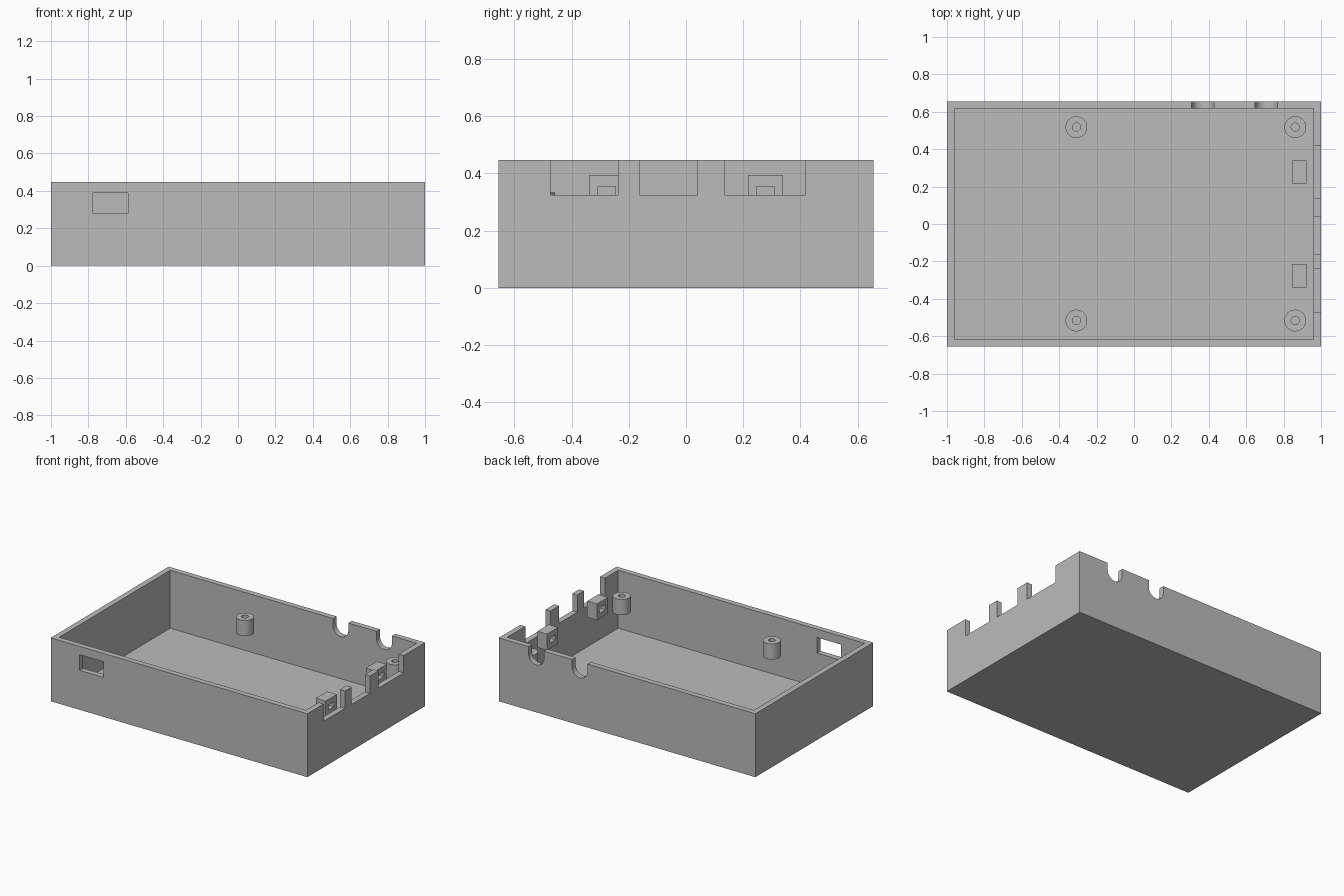
import bpy
import math
from mathutils import Vector

old = bpy.data.objects.get("Cube")
if old:
    bpy.data.objects.remove(old, do_unlink=True)

grey = bpy.data.materials.new("light grey plastic")
grey.use_nodes = True
grey.diffuse_color = (0.5, 0.5, 0.5, 1)
grey.node_tree.nodes["Principled BSDF"].inputs["Base Color"].default_value = (0.5, 0.5, 0.5, 1)


def box(name, low, high):
    """Box between two opposite corners."""
    low, high = Vector(low), Vector(high)
    bpy.ops.mesh.primitive_cube_add(size=1, location=(low + high) / 2)
    ob = bpy.context.object
    ob.name = name
    ob.scale = high - low
    bpy.ops.object.transform_apply(location=False, rotation=False, scale=True)
    ob.data.materials.append(grey)
    return ob


def rod(name, centre, radius, length, rotation=(0, 0, 0)):
    bpy.ops.mesh.primitive_cylinder_add(vertices=48, radius=radius, depth=length,
                                        location=centre, rotation=rotation)
    ob = bpy.context.object
    ob.name = name
    ob.data.materials.append(grey)
    return ob


def cut(target, *cutters):
    """Subtract each cutter from the target, then discard it."""
    for cutter in cutters:
        mod = target.modifiers.new("cut", 'BOOLEAN')
        mod.operation = 'DIFFERENCE'
        mod.solver = 'EXACT'
        mod.object = cutter
        bpy.context.view_layer.objects.active = target
        bpy.ops.object.modifier_apply(modifier=mod.name)
        bpy.data.objects.remove(cutter, do_unlink=True)


def smooth(ob):
    bpy.ops.object.select_all(action='DESELECT')
    ob.select_set(True)
    bpy.context.view_layer.objects.active = ob
    bpy.ops.object.shade_smooth_by_angle(angle=math.radians(30))


LENGTH, DEPTH, HEIGHT, WALL = 1.0, 0.656, 0.447, 0.039
IN_X, IN_Y = LENGTH - WALL, DEPTH - WALL
ABOVE = HEIGHT + 0.1

# Open tray
tray = box("case_tray", (-LENGTH, -DEPTH, 0), (LENGTH, DEPTH, HEIGHT))
cut(tray, box("cavity", (-IN_X, -IN_Y, WALL), (IN_X, IN_Y, ABOVE)))

# Port notches in the end wall
for y0, y1 in ((-0.473, -0.237), (-0.162, 0.04), (0.137, 0.417)):
    cut(tray, box("port", (IN_X - 0.02, y0, 0.325), (LENGTH + 0.1, y1, ABOVE)))

# Window in the front wall
cut(tray, box("window", (-0.775, -DEPTH - 0.1, 0.278), (-0.588, -IN_Y + 0.02, 0.388)))

# Round-bottomed cable notches in the back wall
for x in (0.368, 0.708):
    r, z = 0.06, 0.395
    cut(tray,
        rod("notch_round", (x, DEPTH, z), r, 0.2, (math.pi / 2, 0, 0)),
        box("notch_slot", (x - r, DEPTH - 0.1, z), (x + r, DEPTH + 0.1, ABOVE)))
smooth(tray)

# Hollow board pegs
for x, side in ((-0.308, "right"), (0.862, "left")):
    for y, end in ((-0.516, "front"), (0.518, "back")):
        peg = rod(f"peg_{end}_{side}", (x, y, 0.278), 0.058, 0.11)
        cut(peg, rod("peg_bore", (x, y, 0.278), 0.022, 0.3))
        smooth(peg)

# Small latch blocks with a square hole through them
for y, end in ((-0.277, "front"), (0.278, "back")):
    block = box(f"latch_block_{end}", (0.845, y - 0.062, 0.28), (0.921, y + 0.062, 0.394))
    cut(block, box("latch_hole", (0.7, y - 0.031, 0.318), (1.1, y + 0.031, 0.354)))
